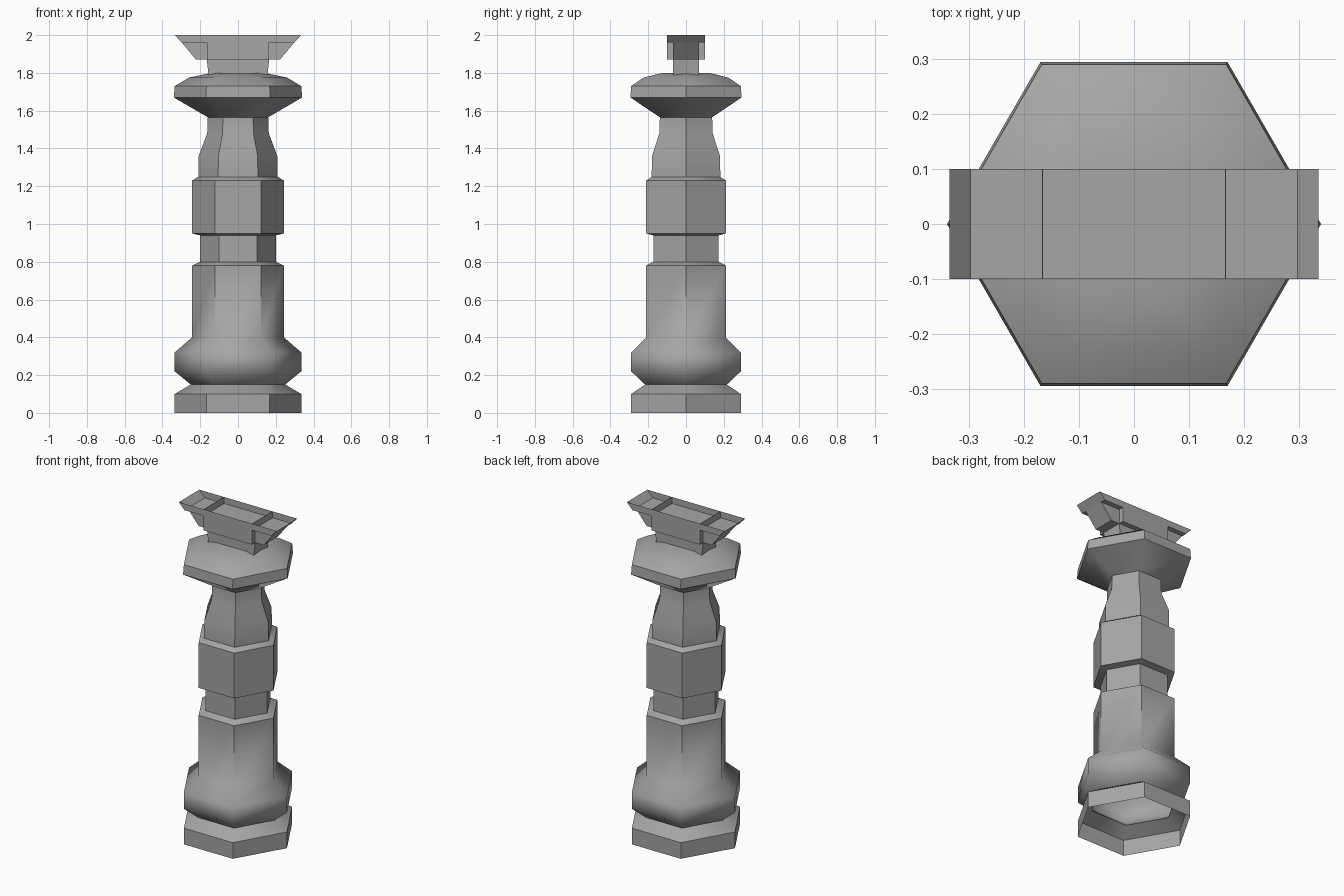
import bpy, bmesh, math

cube = bpy.data.objects.get("Cube")
if cube:
    bpy.data.objects.remove(cube, do_unlink=True)

stone = bpy.data.materials.new("grey_stone")
stone.use_nodes = True
GREY = (0.38, 0.38, 0.38, 1)
stone.diffuse_color = GREY
stone.node_tree.nodes["Principled BSDF"].inputs["Base Color"].default_value = GREY


def finish(name, bm):
    mesh = bpy.data.meshes.new(name)
    bm.to_mesh(mesh)
    bm.free()
    mesh.materials.append(stone)
    obj = bpy.data.objects.new(name, mesh)
    bpy.context.collection.objects.link(obj)
    return obj


def prism(name, profile, half_depth, open_top=False):
    """Extrude an x-z profile from front to back, centred on y = 0."""
    bm = bmesh.new()
    face = bm.faces.new([bm.verts.new((x, -half_depth, z)) for x, z in profile])
    grown = bmesh.ops.extrude_face_region(bm, geom=[face], use_keep_orig=True)["geom"]
    moved = [v for v in grown if isinstance(v, bmesh.types.BMVert)]
    bmesh.ops.translate(bm, verts=moved, vec=(0, 2 * half_depth, 0))
    bmesh.ops.recalc_face_normals(bm, faces=bm.faces)
    if open_top:
        top = [f for f in bm.faces if f.normal.z > 0.9]
        bmesh.ops.delete(bm, geom=top, context="FACES")
    return finish(name, bm)


# Six-sided column: (corner radius, height), open underneath and capped on top
PROFILE = [
    (0.335, 0), (0.335, 0.1), (0.25, 0.15), (0.335, 0.22), (0.335, 0.32),
    (0.243, 0.4), (0.243, 0.78), (0.2, 0.8), (0.2, 0.94), (0.243, 0.95),
    (0.243, 1.23), (0.21, 1.25), (0.208, 1.36), (0.163, 1.48), (0.16, 1.565),
    (0.34, 1.67), (0.335, 1.73), (0.26, 1.775), (0.142, 1.8),
]
SIDES = 6
bm = bmesh.new()
rings = []
for r, z in PROFILE:
    angles = [math.tau * i / SIDES for i in range(SIDES)]
    rings.append([bm.verts.new((r * math.cos(a), r * math.sin(a), z)) for a in angles])
for low, high in zip(rings, rings[1:]):
    for i in range(SIDES):
        j = (i + 1) % SIDES
        bm.faces.new((low[i], low[j], high[j], high[i]))
bm.faces.new(rings[-1])
column = finish("column", bm)
bpy.context.view_layer.objects.active = column
column.select_set(True)
bpy.ops.object.shade_smooth_by_angle(angle=math.radians(50))
column.select_set(False)

# Head: neck, central block and open tray with sloping ends
BASE, SHELF, TOP = 1.87, 1.96, 2.0
BLOCK = 0.165
prism("neck", [(-0.155, 1.78), (0.155, 1.78), (BLOCK, BASE), (-BLOCK, BASE)], 0.068)
prism("head_block", [(-BLOCK, BASE), (BLOCK, BASE), (BLOCK, SHELF), (-BLOCK, SHELF)], 0.1)
prism("tray", [(-0.297, SHELF), (0.297, SHELF), (0.335, TOP), (-0.335, TOP)], 0.1, True)

# Brackets under the tray ends and thin dividers inside the tray
for name, s in (("left", 1), ("right", -1)):
    prism(name + "_bracket", [(s * BLOCK, BASE), (s * 0.222, BASE),
                              (s * 0.297, SHELF), (s * BLOCK, SHELF)], 0.068)
    prism(name + "_divider", [(s * BLOCK, SHELF), (s * (BLOCK + 0.002), SHELF),
                              (s * (BLOCK + 0.002), TOP), (s * BLOCK, TOP)], 0.1)
